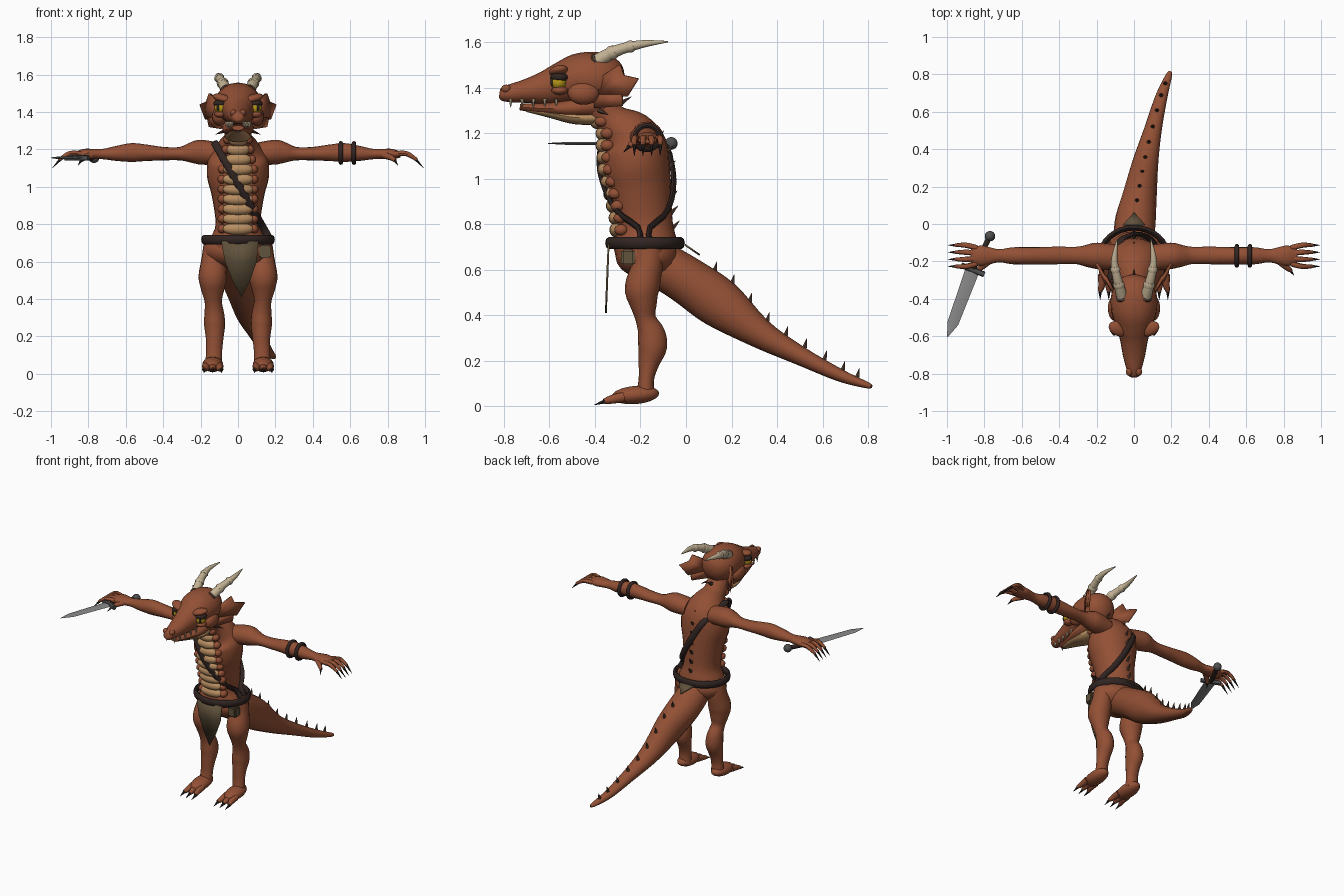
import bpy, bmesh, math
from mathutils import Vector, Euler, Matrix

cube = bpy.data.objects.get("Cube")
if cube:
    bpy.data.objects.remove(cube, do_unlink=True)


def material(name, r, g, b):
    m = bpy.data.materials.new(name)
    m.use_nodes = True
    m.diffuse_color = (r, g, b, 1)
    bsdf = next(n for n in m.node_tree.nodes if n.type == 'BSDF_PRINCIPLED')
    bsdf.inputs["Base Color"].default_value = (r, g, b, 1)
    bsdf.inputs["Roughness"].default_value = 0.8
    return m


skin = material("rust skin", .29, .08, .035)
tan = material("belly tan", .48, .27, .12)
bone = material("horn cream", .55, .45, .3)
leather = material("dark leather", .03, .018, .016)
cloth = material("olive cloth", .12, .085, .045)
steel = material("blade steel", .25, .25, .25)
iron = material("hilt iron", .08, .08, .08)
yellow = material("eye yellow", .5, .32, .01)
claw = material("claw black", .02, .015, .013)
spine = material("spine brown", .09, .05, .035)
X, Y, Z = Vector((1, 0, 0)), Vector((0, 1, 0)), Vector((0, 0, 1))


def finish(name, bm, mat):
    """Turn a bmesh into a smooth object that keeps its sharp edges."""
    bmesh.ops.recalc_face_normals(bm, faces=bm.faces[:])
    for f in bm.faces:
        f.smooth = True
    for e in bm.edges:
        e.smooth = e.calc_face_angle(0) < math.radians(45)
    mesh = bpy.data.meshes.new(name)
    bm.to_mesh(mesh)
    bm.free()
    mesh.materials.append(mat)
    obj = bpy.data.objects.new(name, mesh)
    bpy.context.scene.collection.objects.link(obj)
    return obj


def spline(points, sub):
    """Catmull-Rom subdivision of position and radius together."""
    out, last = [], len(points) - 1
    for i in range(last):
        a, b, c, d = (points[min(max(j, 0), last)] for j in (i - 1, i, i + 1, i + 2))
        for k in range(sub):
            t = k / sub
            out.append([q + t * (r - p + t * (2 * p - 5 * q + 4 * r - s + t * (3 * (q - r) + s - p))) / 2
                        for p, q, r, s in zip(a, b, c, d)])
    return out + [points[-1]]


def tube(name, points, mat, ref=X, n=16, sub=4, side=1, closed=False):
    """Loft ellipses along a path; each point is x, y, z, radius along ref, other radius."""
    points = [(p[0] * side, p[1], p[2], p[3], p[-1]) for p in points]
    path = points if closed else spline(points, sub)
    bm, rings, count = bmesh.new(), [], len(path)
    for i, p in enumerate(path):
        before = path[i - 1] if closed or i else p
        after = path[(i + 1) % count] if closed or i < count - 1 else p
        t = (Vector(after[:3]) - Vector(before[:3])).normalized()
        u = (ref - t * ref.dot(t)).normalized()
        v = t.cross(u)
        ring = []
        for k in range(n):
            a = math.tau * k / n
            offset = u * max(p[3], .001) * math.cos(a) + v * max(p[4], .001) * math.sin(a)
            ring.append(bm.verts.new(Vector(p[:3]) + offset))
        rings.append(ring)
    for i in range(count if closed else count - 1):
        a, b = rings[i], rings[(i + 1) % count]
        for k in range(n):
            m = (k + 1) % n
            bm.faces.new((a[k], a[m], b[m], b[k]))
    if not closed:
        bm.faces.new(rings[0])
        bm.faces.new(rings[-1])
    return finish(name, bm, mat)


def ball(name, center, radii, mat, rot=(0, 0, 0)):
    bm = bmesh.new()
    place = Matrix.Translation(center) @ Euler(rot).to_matrix().to_4x4() @ Matrix.Diagonal((*radii, 1))
    bmesh.ops.create_uvsphere(bm, u_segments=16, v_segments=10, radius=1, matrix=place)
    return finish(name, bm, mat)


def spike(name, base, tip, radius, mat, side=1):
    ref = Y if abs(tip[0] - base[0]) > abs(tip[1] - base[1]) else X
    tube(name, [(*base, radius), (*tip, .001)], mat, ref, n=6, sub=1, side=side)


def plate(name, points, mat, thickness, side=1):
    bm = bmesh.new()
    bm.faces.new([bm.verts.new((x * side, y, z)) for x, y, z in points])
    obj = finish(name, bm, mat)
    mod = obj.modifiers.new("Thickness", 'SOLIDIFY')
    mod.thickness, mod.offset = thickness, 0


# Torso, neck and hips
torso = [(0, -.18, .66, .16, .13), (0, -.18, .72, .15, .14), (0, -.185, .8, .12, .127),
         (0, -.205, .95, .14, .14), (0, -.22, 1.05, .165, .148), (0, -.23, 1.14, .16, .145),
         (0, -.26, 1.2, .12, .115), (0, -.33, 1.26, .075, .075), (0, -.4, 1.34, .08, .08)]
tube("torso", torso, skin, n=24)
ball("hips", (0, -.17, .66), (.185, .14, .1), skin)


def section(z):
    """Centre and radii of the torso at a height."""
    for a, b in zip(torso, torso[1:]):
        if z <= b[2]:
            t = max(0, (z - a[2]) / (b[2] - a[2]))
            return [p + t * (q - p) for p, q in zip(a, b)]
    return torso[-1]


# Belly scutes with bumps at their ends
for i in range(10):
    z = .775 + .053 * i
    s = section(z)
    wide = .085 - max(0, z - 1.08) * .18
    front = s[1] - s[4]
    ball("belly_scute", (0, front + .012, z), (wide, .034, .034), tan)
    for side in (1, -1):
        ball("scute_edge", (side * wide, front + .03, z), (.024, .03, .024), skin)

# Tail
tail = [(0, -.14, .64, .1, .1), (.005, 0, .555, .11, .105), (.03, .15, .45, .092, .108),
        (.06, .325, .32, .07, .066), (.1, .5, .223, .048, .042), (.145, .675, .137, .033, .028),
        (.185, .79, .095, .018, .015), (.195, .815, .088, .008, .008)]
tube("tail", tail, skin)
for p in spline(tail, 2)[3:-3]:
    base = Vector(p[:3]) + Vector((0, .5, .86)) * p[4] * .97
    spike("tail_spine", base, base + Vector((0, .01, .04)), .012, spine)
for i in range(7):
    z = .78 + .066 * i
    s = section(z)
    base = Vector((0, s[1] + s[4] - .01, z))
    spike("back_spine", base, base + Vector((0, .035, .035)), .014, spine)
for y, z in ((-.29, 1.33), (-.24, 1.24)):
    spike("neck_spine", (0, y, z), (0, y + .05, z + .03), .014, spine)

# Head and jaws
tube("head", [(0, -.275, 1.42, .03, .03), (0, -.3, 1.425, .08, .08), (0, -.37, 1.438, .12, .113),
              (0, -.46, 1.44, .122, .113), (0, -.54, 1.42, .1, .095), (0, -.61, 1.4, .077, .077),
              (0, -.7, 1.385, .06, .053), (0, -.77, 1.375, .042, .04), (0, -.81, 1.37, .03, .028),
              (0, -.82, 1.37, .012, .012)], skin, n=20)
tube("lower_jaw", [(0, -.36, 1.33, .08, .06), (0, -.5, 1.31, .085, .045),
                   (0, -.62, 1.308, .06, .026), (0, -.73, 1.315, .03, .014)], skin)
tube("throat", [(0, -.35, 1.27, .05, .03), (0, -.48, 1.268, .07, .03),
                (0, -.6, 1.288, .05, .02), (0, -.7, 1.303, .025, .01)], tan)

for s in (1, -1):
    # Face
    ball("cheek", (s * .1, -.45, 1.375), (.04, .07, .05), skin)
    ball("eye", (s * .092, -.56, 1.425), (.035, .035, .035), yellow)
    ball("pupil", (s * .107, -.589, 1.425), (.008, .007, .02), claw)
    ball("upper_lid", (s * .092, -.556, 1.445), (.04, .04, .022), leather)
    ball("brow", (s * .085, -.56, 1.474), (.055, .038, .022), skin, (0, s * -.25, s * .45))
    ball("lower_lid", (s * .094, -.555, 1.388), (.034, .036, .02), skin)
    ball("nostril", (s * .025, -.79, 1.395), (.018, .022, .018), skin)
    for i in range(5):
        y = -.77 + .05 * i
        x = .03 + .008 * i
        spike("tooth", (x, y, 1.35), (x + .002, y, 1.312), .009, bone, s)
    # Ear fins and jaw spines
    plate("ear_fin", [(.1, -.38, 1.44), (.15, -.29, 1.5), (.165, -.275, 1.455), (.2, -.21, 1.44),
                      (.17, -.26, 1.36), (.1, -.38, 1.37)], skin, .016, s)
    plate("jaw_fin", [(.09, -.4, 1.37), (.16, -.28, 1.37), (.15, -.28, 1.32), (.09, -.4, 1.31)],
          skin, .016, s)
    spike("jaw_spine", (.07, -.38, 1.3), (.12, -.34, 1.28), .012, spine, s)
    # Horns with rings
    horn = [(.06, -.4, 1.51, .032), (.085, -.31, 1.56, .026), (.105, -.2, 1.59, .018), (.09, -.08, 1.602, .003)]
    tube("horn", horn, bone, side=s, n=12)
    steps = spline(horn, 4)
    for i in (0, 3, 6):
        a, b = steps[i], steps[i + 1]
        mid = [(p + q) / 2 for p, q in zip(a, b)]
        tube("horn_ring", [(*a[:3], a[3] + .001), (*mid[:3], a[3] + .005), (*b[:3], b[3] + .001)],
             spine if i == 0 else bone, side=s, n=12, sub=1)
    # Arm and hand
    tube("arm", [(.1, -.18, 1.175, .07, .06), (.2, -.17, 1.185, .07, .066), (.25, -.17, 1.182, .06, .055),
                 (.31, -.168, 1.177, .046, .036), (.4, -.168, 1.177, .047, .036), (.5, -.17, 1.182, .047, .045),
                 (.57, -.17, 1.183, .047, .05), (.65, -.17, 1.178, .045, .04), (.72, -.17, 1.175, .035, .028),
                 (.77, -.17, 1.175, .045, .027), (.82, -.17, 1.175, .055, .028), (.87, -.17, 1.172, .042, .016)],
         skin, Y, side=s)
    for i in range(4):
        y = -.128 - .028 * i
        out = y + (y + .17) * .35
        tube("finger", [(.84, y, 1.175, .015), (.9, out, 1.177, .014), (.955, out, 1.145, .009)],
             skin, Y, n=8, side=s)
        spike("finger_claw", (.945, out, 1.152), (.993, out, 1.1), .01, claw, s)
    tube("thumb", [(.78, -.2, 1.17, .02), (.82, -.235, 1.155, .015), (.84, -.25, 1.14, .01)],
         skin, Z, n=8, side=s)
    spike("thumb_claw", (.835, -.247, 1.145), (.855, -.275, 1.115), .01, claw, s)
    # Leg, foot and toes
    tube("leg", [(.12, -.165, .72, .06, .07), (.13, -.17, .62, .064, .068), (.135, -.193, .52, .076, .076),
                 (.135, -.187, .45, .062, .06), (.132, -.177, .385, .046, .045), (.127, -.152, .32, .053, .06),
                 (.125, -.147, .26, .056, .063), (.125, -.163, .19, .047, .046), (.128, -.174, .12, .043, .034),
                 (.13, -.178, .05, .045, .042)], skin, side=s)
    ball("foot", (s * .135, -.222, .05), (.056, .105, .04), skin, (.08, 0, 0))
    for i in (-1, 0, 1):
        x, end = .135 + .036 * i, .135 + .046 * i
        tube("toe", [(x, -.27, .042, .022), (x, -.32, .032, .02), (end, -.36, .022, .012)], skin, n=8, side=s)
        spike("toe_claw", (end, -.355, .022), (end, -.405, .006), .011, claw, s)

# Belt, diagonal strap and arm bands
turn = [math.tau * i / 32 for i in range(32)]
tube("belt", [(.182 * math.cos(a), -.18 + .16 * math.sin(a), .717, .026, .015) for a in turn],
     leather, Z, n=8, closed=True)


def strap_point(t, face):
    z = 1.235 - .5 * t
    c = section(z)
    x = -.125 + .285 * t
    ratio = min(1, (x / (c[3] + .008)) ** 2)
    depth = max((c[4] + .014) * math.sqrt(1 - ratio), .02)
    return (x, c[1] + face * depth, z, .012, .021)


front_side = [strap_point(i / 10, -1) for i in range(11)]
back_side = [strap_point(i / 10, 1) for i in range(11)]
tube("chest_strap", front_side[::-1] + back_side, leather, Y, n=8, sub=2)
for x in (.55, .62):
    tube("arm_band", [(x, -.17 + .052 * math.cos(a), 1.181 + .052 * math.sin(a), .012) for a in turn],
         leather, X, n=8, closed=True)

# Loincloth, back flap and pouch
plate("loincloth", [(-.09, -.34, .71), (.11, -.34, .71), (.1, -.345, .6), (.065, -.348, .5), (.02, -.352, .41),
                    (-.03, -.348, .5), (-.07, -.345, .6)], cloth, .008)
plate("back_flap", [(-.06, -.005, .71), (.06, -.005, .71), (0, .06, .665)], cloth, .008)
bm = bmesh.new()
bmesh.ops.create_cube(bm, size=1, matrix=Matrix.Translation((.145, -.255, .655)) @ Matrix.Diagonal((.065, .06, .07, 1)))
bmesh.ops.bevel(bm, geom=bm.edges[:], offset=.008, segments=2, affect='EDGES')
finish("pouch", bm, cloth)

# Sword
across = Vector((.93, -.37, 0))
tube("blade", [(-.865, -.25, 1.155, .038, .007), (-.968, -.53, 1.155, .03, .006), (-.998, -.605, 1.155, .002)],
     steel, across, n=4, sub=1)
tube("crossguard", [(-.925, -.22, 1.155, .015), (-.8, -.27, 1.155, .015)], iron, Z, n=8, sub=1)
tube("grip", [(-.862, -.245, 1.155, .015), (-.775, -.075, 1.155, .015)], leather, Z, n=10, sub=1)
ball("pommel", (-.77, -.065, 1.155), (.028, .028, .028), iron)
